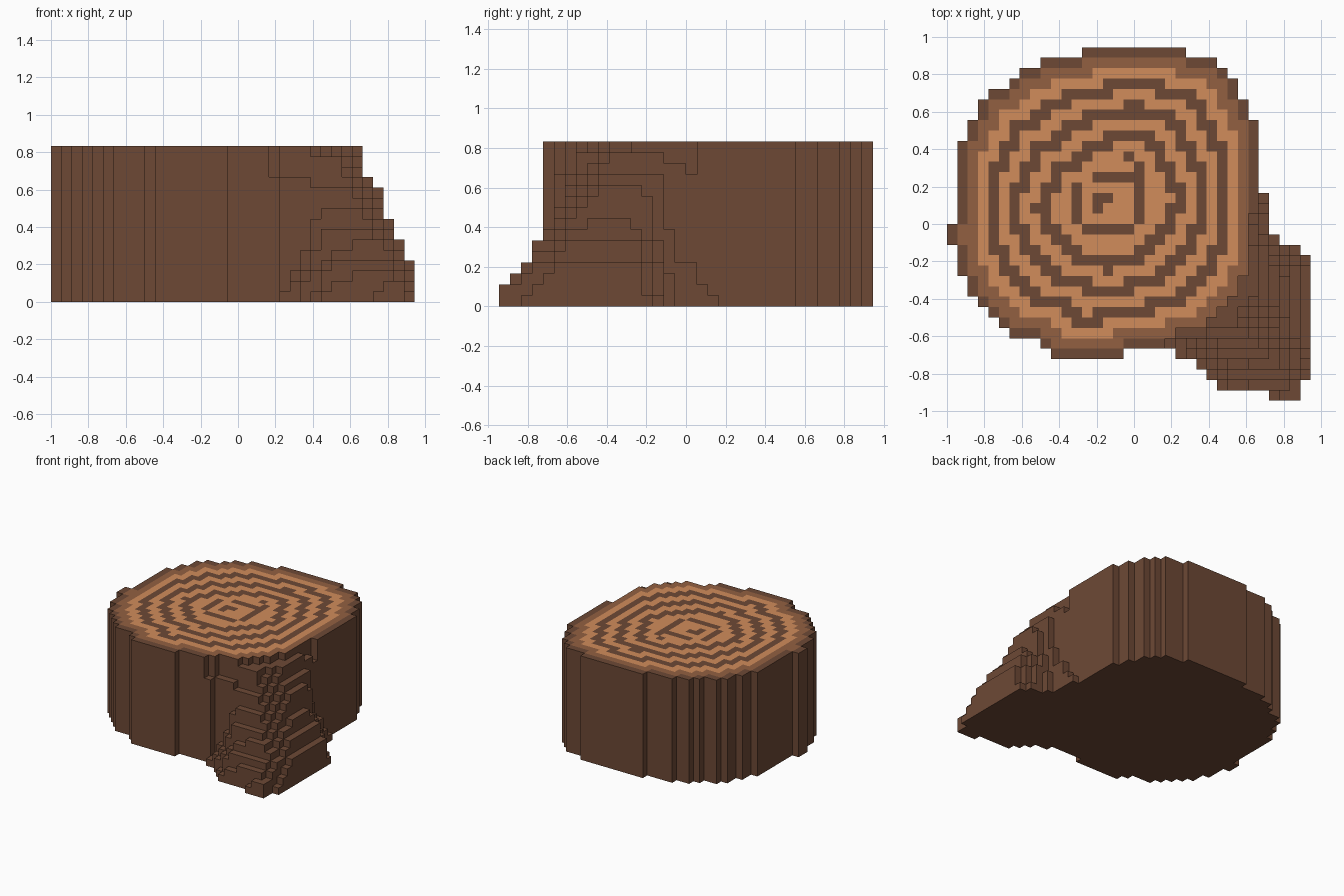
import bpy, bmesh, math
from mathutils import Vector

cube = bpy.data.objects.get("Cube")
if cube:
    bpy.data.objects.remove(cube, do_unlink=True)

V = 1 / 18                     # block size
TOP = 15                       # stump height in blocks
DIRS = [(1, 0, 0), (-1, 0, 0), (0, 1, 0), (0, -1, 0), (0, 0, 1), (0, 0, -1)]


def material(name, rgb):
    m = bpy.data.materials.new(name)
    m.use_nodes = True
    m.diffuse_color = (*rgb, 1)
    bsdf = m.node_tree.nodes["Principled BSDF"]
    bsdf.inputs["Base Color"].default_value = (*rgb, 1)
    bsdf.inputs["Roughness"].default_value = 0.9
    return m


bark = material("dark bark", (0.153, 0.066, 0.036))
shade = material("brown sapwood", (0.290, 0.117, 0.053))
wood = material("tan wood", (0.640, 0.265, 0.105))

# Stump outline: (number of rows, first column, end column), back to front
spans = [(1, 13, 23), (1, 9, 26), (1, 7, 27), (1, 6, 28), (1, 4, 28), (2, 3, 29),
         (2, 2, 30), (8, 1, 30), (2, 0, 30), (3, 1, 30), (2, 2, 29), (1, 3, 28),
         (1, 4, 27), (1, 5, 26), (1, 6, 25), (1, 9, 22), (1, 10, 17)]
plan, row = set(), 33
for count, a, b in spans:
    for _ in range(count):
        plan |= {(i, row) for i in range(a, b)}
        row -= 1

# Bark rim one block thick; it is lower where the root leaves the stump
rim = {(i, j) for i, j in plan
       if any((i + d[0], j + d[1]) not in plan for d in DIRS[:4])}
low_rim = {(i, j) for i, j in rim if i >= 21 and j < 18}


def ring_material(i, j):
    """Growth rings follow the rim outside and a square spiral at the heart."""
    layer = min(max(abs(i - a), abs(j - b)) for a, b in rim)
    if layer == 1:
        return 1
    dx, dy = i - 15, j - 18.5
    c = int(max(abs(dx), abs(dy)) + 0.5)
    if layer <= 8:
        dark = layer in (3, 5, 7)
    elif c <= 1:
        dark = dx == -1 or (dx == 0 and dy > 0)
    elif c <= 3:
        dark = c == 3
    else:
        dark = int(math.hypot(dx, dy) + 0.5) == 5
    return 0 if dark else 2


# Root cross-sections: height, then the outer outline from front left to back
sections = [
    (0.00, [(.23, -.71), (.46, -.88), (.88, -.95), (.985, -.72), (.985, -.22), (.69, 0)]),
    (0.11, [(.29, -.68), (.50, -.86), (.85, -.93), (.93, -.72), (.93, -.22), (.69, 0)]),
    (0.20, [(.33, -.63), (.52, -.81), (.80, -.84), (.92, -.68), (.92, -.24), (.69, -.04)]),
    (0.42, [(.30, -.56), (.45, -.66), (.68, -.68), (.81, -.50), (.81, -.27), (.69, -.12)]),
    (0.64, [(.26, -.50), (.40, -.57), (.58, -.58), (.735, -.40), (.735, -.2), (.66, 0)]),
    (0.84, [(.25, -.45), (.35, -.50), (.50, -.50), (.58, -.35), (.58, -.15), (.58, 0)])]


def root_outline(z):
    for (z0, p0), (z1, p1) in zip(sections, sections[1:]):
        if z <= z1:
            t = (z - z0) / (z1 - z0)
            pts = [Vector(a).lerp(Vector(b), t) for a, b in zip(p0, p1)]
            return pts + [Vector((pts[0].x, pts[-1].y))]


def inside(pts, p):
    """True if p lies inside a convex counter-clockwise outline."""
    return all((b.x - a.x) * (p.y - a.y) - (b.y - a.y) * (p.x - a.x) >= 0
               for a, b in zip(pts, pts[1:] + pts[:1]))


rim_cells = {(i, j, k) for i, j in rim
             for k in range(12 if (i, j) in low_rim else TOP)}
core_cells = {(i, j, k) for i, j in plan - rim for k in range(TOP)}
root_cells = set()
for k in range(TOP - 1):
    outline = root_outline((k + 0.5) * V)
    root_cells |= {(i, j, k) for i in range(18, 36) for j in range(24)
                   if inside(outline, Vector(((i + .5) * V - 1, (j + .5) * V - 17 * V)))}
# Thin skirt where the root meets the side of the stump
for k, end in enumerate((20, 19, 18, 18, 16, 16, 16)):
    root_cells |= {(30, j, k) for j in range(12, end)}
root_cells -= rim_cells | core_cells
solid = rim_cells | core_cells | root_cells


def build(name, cells, mats, rule=None):
    """Make a mesh from the exposed block faces, merging flat regions."""
    bm = bmesh.new()
    verts = {}

    def vert(p):
        if p not in verts:
            verts[p] = bm.verts.new((p[0] * V - 1, p[1] * V - 17 * V, p[2] * V))
        return verts[p]

    for c in sorted(cells):
        for d in DIRS:
            if tuple(c[n] + d[n] for n in range(3)) in solid:
                continue
            ax = next(n for n in range(3) if d[n])
            u, w = (ax + 1) % 3, (ax + 2) % 3
            loop = []
            for a, b in ((0, 0), (1, 0), (1, 1), (0, 1)):
                p = list(c)
                p[ax] += d[ax] > 0
                p[u] += a
                p[w] += b
                loop.append(vert(tuple(p)))
            f = bm.faces.new(loop if d[ax] > 0 else loop[::-1])
            f.material_index = rule(c[0], c[1]) if rule and d[2] > 0 else 0
    if not rule:
        bmesh.ops.dissolve_limit(bm, angle_limit=0.01, verts=bm.verts[:],
                                 edges=bm.edges[:], delimit={'MATERIAL'})
    me = bpy.data.meshes.new(name)
    bm.to_mesh(me)
    bm.free()
    for m in mats:
        me.materials.append(m)
    ob = bpy.data.objects.new(name, me)
    bpy.context.collection.objects.link(ob)


build("stump_bark", rim_cells, [bark])
build("stump_wood", core_cells, [bark, shade, wood], ring_material)
build("root", root_cells, [bark])
